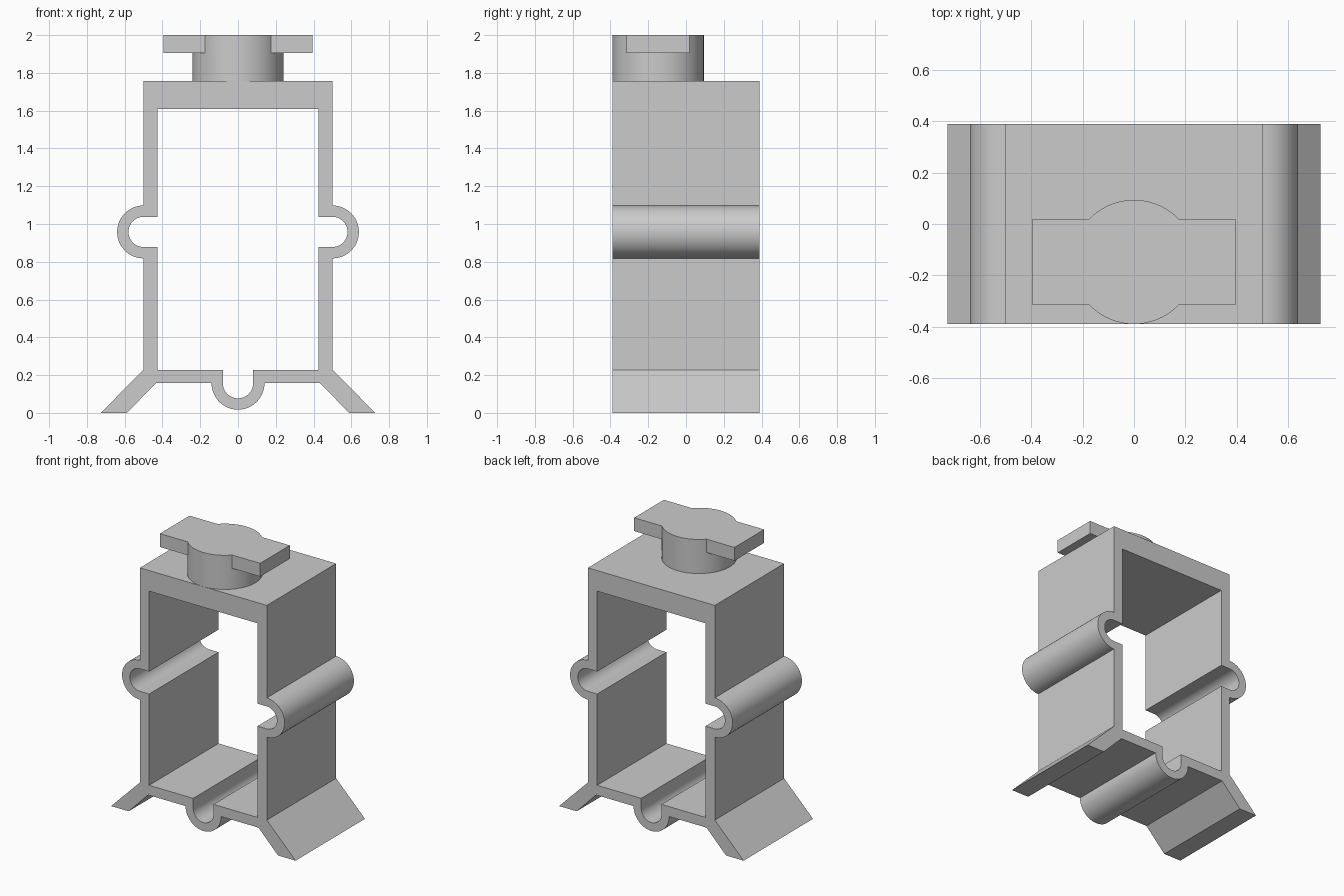
import bpy, bmesh, math

if "Cube" in bpy.data.objects:
    bpy.data.objects.remove(bpy.data.objects["Cube"])

grey = bpy.data.materials.new("light_grey")
grey.diffuse_color = (0.6, 0.6, 0.6, 1)
grey.use_nodes = True
grey.node_tree.nodes["Principled BSDF"].inputs["Base Color"].default_value = grey.diffuse_color


def arc(cx, cy, r, a0, a1, n=24):
    """Points along an arc, angles in degrees."""
    return [(cx + r * math.cos(math.radians(a0 + (a1 - a0) * i / n)),
             cy + r * math.sin(math.radians(a0 + (a1 - a0) * i / n)))
            for i in range(n + 1)]


def mirrored(half):
    """Close a right-hand half outline by mirroring it across x = 0."""
    pts = half + [(-x, y) for x, y in reversed(half)]
    return [p for i, p in enumerate(pts) if math.dist(p, pts[i - 1]) > 1e-5]


def extrude_outline(name, loops, depth, location, upright=False):
    """Extrude a flat outline (extra loops are holes) by depth about its centre."""
    curve = bpy.data.curves.new(name, 'CURVE')
    curve.dimensions = '2D'
    curve.fill_mode = 'BOTH'
    curve.extrude = depth / 2
    for loop in loops:
        spline = curve.splines.new('POLY')
        spline.points.add(len(loop) - 1)
        for point, (x, y) in zip(spline.points, loop):
            point.co = (x, y, 0, 1)
        spline.use_cyclic_u = True
    obj = bpy.data.objects.new(name, curve)
    bpy.context.collection.objects.link(obj)
    obj.location = location
    if upright:
        obj.rotation_euler.x = math.pi / 2
    bpy.ops.object.select_all(action='DESELECT')
    obj.select_set(True)
    bpy.context.view_layer.objects.active = obj
    bpy.ops.object.convert(target='MESH')
    obj = bpy.context.object
    bm = bmesh.new()
    bm.from_mesh(obj.data)
    bmesh.ops.remove_doubles(bm, verts=bm.verts, dist=1e-4)
    bmesh.ops.dissolve_limit(bm, angle_limit=0.01, verts=bm.verts, edges=bm.edges)
    bmesh.ops.recalc_face_normals(bm, faces=bm.faces)
    bm.to_mesh(obj.data)
    bm.free()
    obj.data.materials.clear()
    obj.data.materials.append(grey)
    bpy.ops.object.shade_smooth_by_angle(angle=math.radians(30))
    return obj


# Frame: walls, side and bottom channels, splayed feet
zc, zb = 0.958, 0.157          # heights of side and bottom channel centres
outer = mirrored(arc(0, zb, 0.14, -90, 0, 14)
                 + [(0.435, zb), (0.588, 0), (0.727, 0), (0.5, 0.228)]
                 + arc(0.5, zc, 0.14, -90, 90)
                 + [(0.5, 1.757)])
inner = mirrored(arc(0, zb, 0.08, -90, 0, 14)
                 + [(0.08, 0.228), (0.427, 0.228), (0.427, zc - 0.08)]
                 + arc(0.5, zc, 0.08, -90, 90)
                 + [(0.427, zc + 0.08), (0.427, 1.61)])
extrude_outline("frame", [outer, inner], 0.78, (0, 0, 0), upright=True)

# Round neck standing on the frame
r, yc = 0.242, -0.148
extrude_outline("neck", [arc(0, 0, r, 0, 360, 64)[:-1]], 0.15, (0, yc, 1.831))

# Locking head: bar with rounded bulges front and back
a = math.degrees(math.asin(0.167 / r))
head = mirrored(arc(0, 0, r, -90, -a, 12)
                + [(0.395, -0.167), (0.395, 0.167)]
                + arc(0, 0, r, a, 90, 12))
extrude_outline("locking_head", [head], 0.095, (0, yc, 1.9525))
